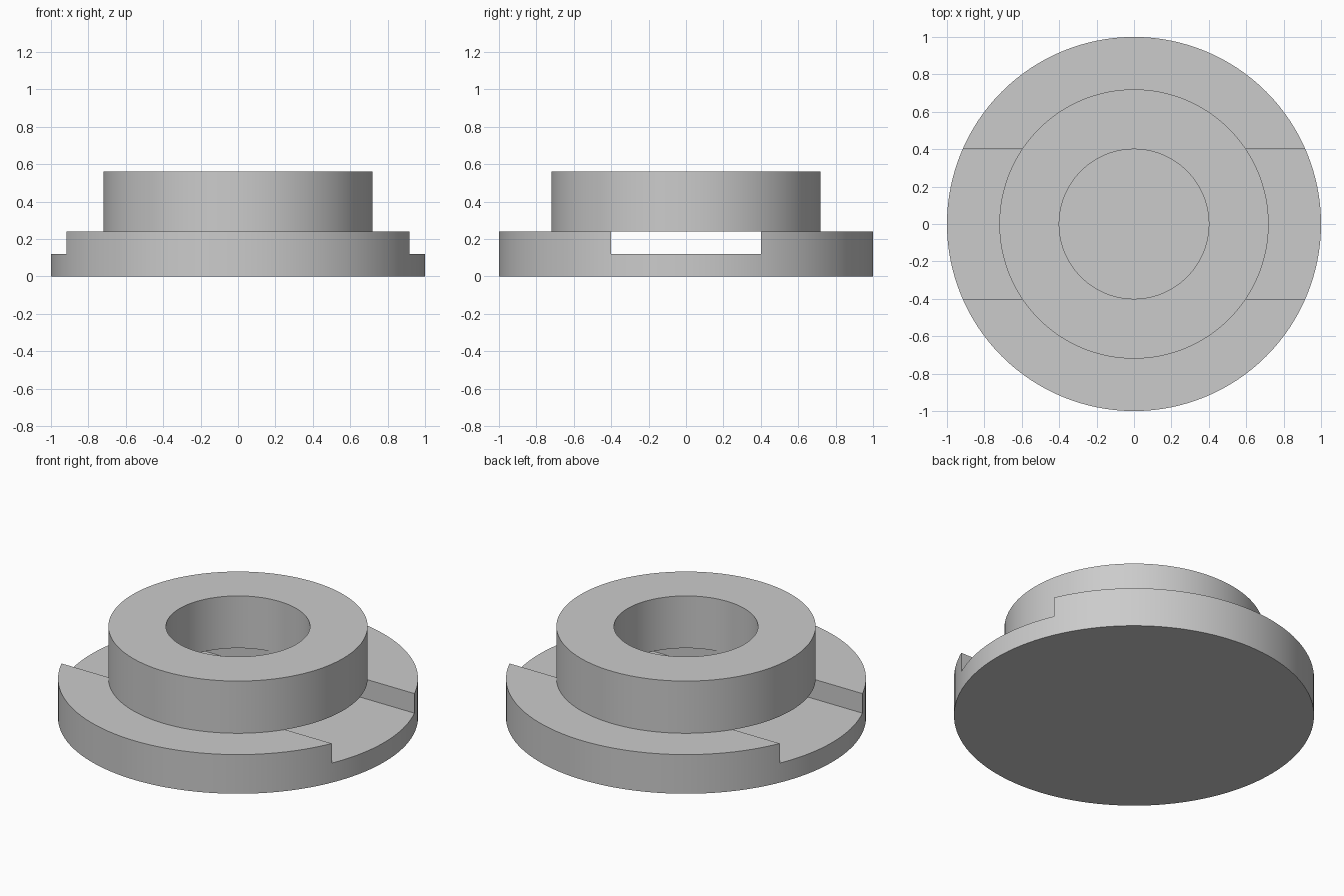
import bpy
import bmesh
from math import radians, tau
from mathutils import Vector

SEGMENTS = 128
HOLE_R, BOSS_R, FLANGE_R = 0.4, 0.72, 1.0
SLOT_FLOOR, FLANGE_TOP, BOSS_TOP = 0.12, 0.24, 0.56

cube = bpy.data.objects.get("Cube")
if cube:
    bpy.data.objects.remove(cube, do_unlink=True)

grey = bpy.data.materials.new("plain grey")
grey.use_nodes = True
colour = (0.6, 0.6, 0.6, 1)
grey.diffuse_color = colour
grey.node_tree.nodes["Principled BSDF"].inputs["Base Color"].default_value = colour


def lathe(name, profile, closed):
    """Turn an (r, z) profile around the z axis."""
    bm = bmesh.new()
    verts = [bm.verts.new((r, 0, z)) for r, z in profile]
    edges = [bm.edges.new(pair) for pair in zip(verts, verts[1:])]
    if closed:
        edges.append(bm.edges.new((verts[-1], verts[0])))
    bmesh.ops.spin(bm, geom=verts + edges, axis=(0, 0, 1), cent=(0, 0, 0),
                   angle=tau, steps=SEGMENTS, use_merge=True)
    bmesh.ops.remove_doubles(bm, verts=bm.verts, dist=0.0001)
    if not closed:
        rims = [e for e in bm.edges if e.is_boundary]
        bmesh.ops.holes_fill(bm, edges=rims, sides=0)
    bmesh.ops.recalc_face_normals(bm, faces=bm.faces)
    mesh = bpy.data.meshes.new(name)
    bm.to_mesh(mesh)
    bm.free()
    mesh.materials.append(grey)
    obj = bpy.data.objects.new(name, mesh)
    bpy.context.collection.objects.link(obj)
    return obj


def activate(obj):
    bpy.ops.object.select_all(action='DESELECT')
    obj.select_set(True)
    bpy.context.view_layer.objects.active = obj


# Wide flange, with a straight slot milled across its top
flange = lathe("flange", [(FLANGE_R, 0), (FLANGE_R, FLANGE_TOP)], False)
bpy.ops.mesh.primitive_cube_add(size=1, location=(0, 0, SLOT_FLOOR + 0.5))
cutter = bpy.context.object
cutter.name = "slot_cutter"
cutter.scale = Vector((3, 2 * HOLE_R, 1))
cutter.hide_render = True
activate(flange)
cut = flange.modifiers.new("slot", 'BOOLEAN')
cut.operation = 'DIFFERENCE'
cut.solver = 'EXACT'
cut.object = cutter
bpy.ops.object.modifier_apply(modifier=cut.name)
bpy.data.objects.remove(cutter, do_unlink=True)

# Raised boss with a bore that opens into the slot
boss = lathe("boss", [(HOLE_R, FLANGE_TOP), (BOSS_R, FLANGE_TOP),
                      (BOSS_R, BOSS_TOP), (HOLE_R, BOSS_TOP)], True)

for part in (flange, boss):
    activate(part)
    bpy.ops.object.shade_smooth_by_angle(angle=radians(30))
